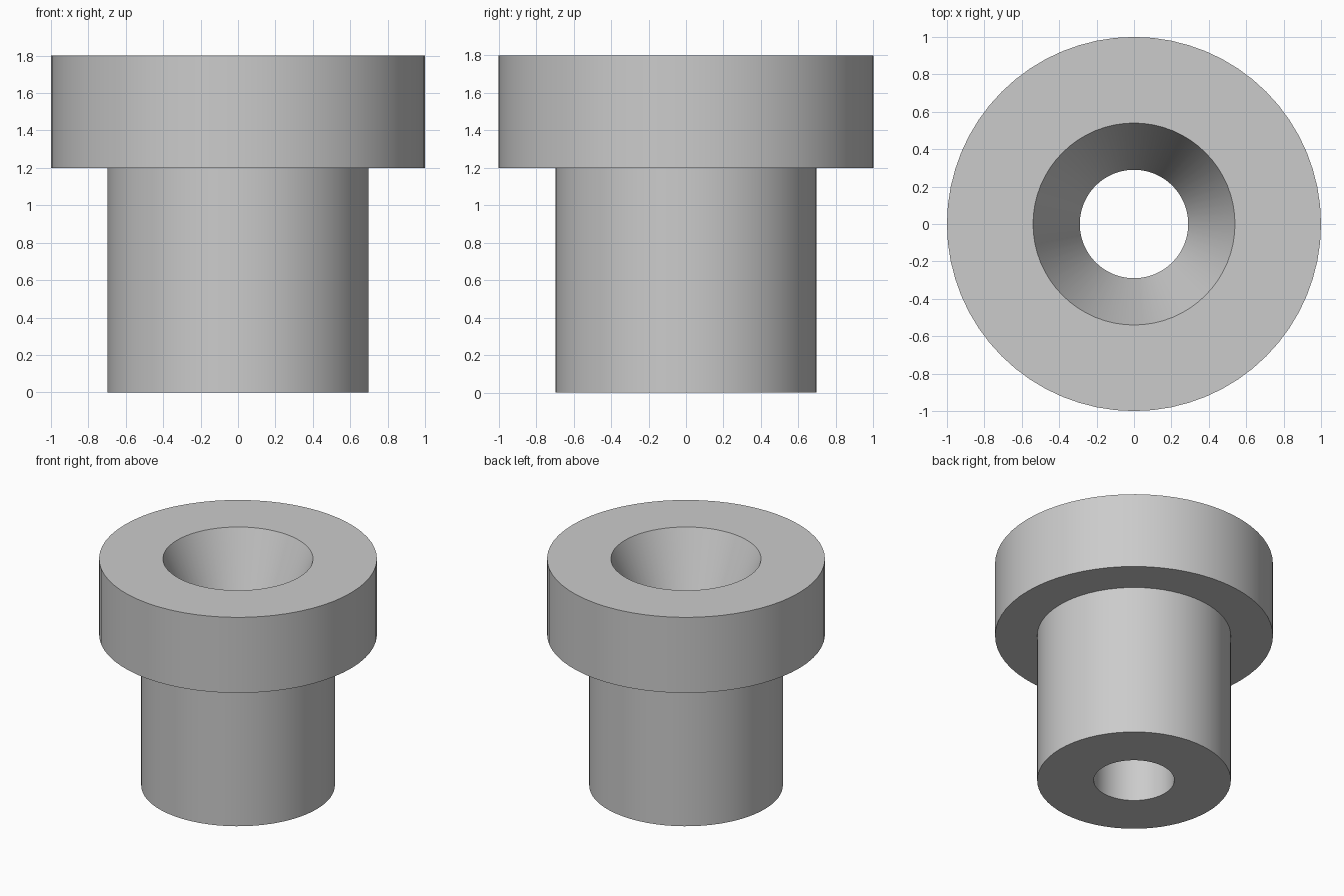
import bpy, bmesh, math
from mathutils import Vector

SEGMENTS = 64

cube = bpy.data.objects.get("Cube")
if cube:
    bpy.data.objects.remove(cube)

# Plain grey material
grey = bpy.data.materials.new("light_grey")
grey.use_nodes = True
colour = (0.6, 0.6, 0.6, 1.0)
grey.diffuse_color = colour
grey.node_tree.nodes["Principled BSDF"].inputs["Base Color"].default_value = colour


def lathe(name, profile, material):
    """Revolve a closed (radius, height) profile around z."""
    bm = bmesh.new()
    verts = [bm.verts.new((r, 0, z)) for r, z in profile]
    edges = [bm.edges.new((a, b)) for a, b in zip(verts, verts[1:] + verts[:1])]
    bmesh.ops.spin(bm, geom=verts + edges, cent=Vector(), axis=(0, 0, 1),
                   angle=math.tau, steps=SEGMENTS)
    bmesh.ops.remove_doubles(bm, verts=bm.verts[:], dist=1e-4)
    bmesh.ops.recalc_face_normals(bm, faces=bm.faces[:])
    mesh = bpy.data.meshes.new(name)
    bm.to_mesh(mesh)
    bm.free()
    mesh.materials.append(material)
    obj = bpy.data.objects.new(name, mesh)
    bpy.context.collection.objects.link(obj)
    bpy.ops.object.select_all(action='DESELECT')
    obj.select_set(True)
    bpy.context.view_layer.objects.active = obj
    bpy.ops.object.shade_smooth_by_angle(angle=math.radians(20))
    return obj


# Flanged bushing: stem, wide collar, tapered mouth and straight bore
bore, stem, mouth, collar = 0.29, 0.697, 0.54, 1.0
shoulder, top = 1.2, 1.8
lathe("flanged_bushing", [
    (bore, 0), (stem, 0), (stem, shoulder), (collar, shoulder),
    (collar, top), (mouth, top), (bore, shoulder),
], grey)
